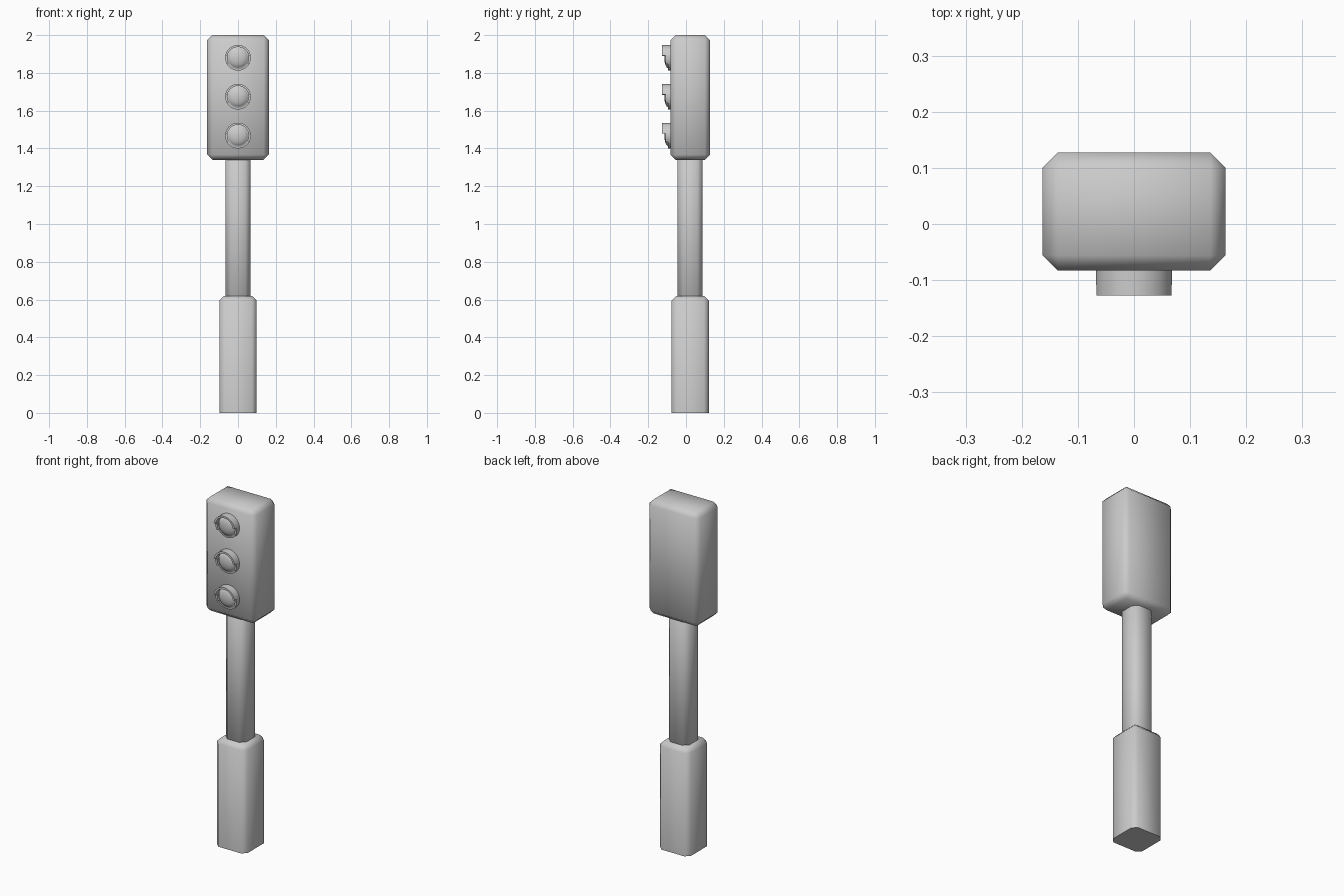
import bpy, bmesh, math
from mathutils import Vector

cube = bpy.data.objects.get("Cube")
if cube:
    bpy.data.objects.remove(cube, do_unlink=True)

grey = bpy.data.materials.new("plain grey")
grey.use_nodes = True
COLOUR = (0.6, 0.6, 0.6, 1)
grey.diffuse_color = COLOUR
grey.node_tree.nodes["Principled BSDF"].inputs["Base Color"].default_value = COLOUR

CENTRE_Y = 0.022
FACE_Y = -0.083


def finish(name, bm):
    bmesh.ops.recalc_face_normals(bm, faces=bm.faces)
    mesh = bpy.data.meshes.new(name)
    bm.to_mesh(mesh)
    bm.free()
    mesh.materials.append(grey)
    obj = bpy.data.objects.new(name, mesh)
    bpy.context.collection.objects.link(obj)
    bpy.ops.object.select_all(action="DESELECT")
    obj.select_set(True)
    bpy.context.view_layer.objects.active = obj
    bpy.ops.object.shade_smooth_by_angle(angle=math.radians(60))
    return obj


def chamfered_box(name, size, bottom, chamfer, keep_bottom=False):
    """Box with flat chamfers; the lowest edges can stay sharp."""
    bm = bmesh.new()
    bmesh.ops.create_cube(bm, size=1)
    for v in bm.verts:
        v.co = Vector((v.co.x * size[0], v.co.y * size[1] + CENTRE_Y,
                       (v.co.z + 0.5) * size[2] + bottom))
    edges = [e for e in bm.edges
             if not keep_bottom or max(v.co.z for v in e.verts) > bottom + 0.01]
    bmesh.ops.bevel(bm, geom=edges, offset=chamfer, segments=1, affect="EDGES")
    return finish(name, bm)


def lens(name, z, steps=32):
    """Low rim with a shallow dome, turned around the y axis."""
    profile = [(0.068, 0), (0.068, 0.012), (0.056, 0.012),
               (0.05, 0.02), (0.035, 0.027), (0.018, 0.031), (0, 0.032)]
    bm = bmesh.new()
    verts = [bm.verts.new((r, FACE_Y - d, z)) for r, d in profile]
    edges = [bm.edges.new(pair) for pair in zip(verts, verts[1:])]
    bmesh.ops.spin(bm, geom=verts + edges, cent=(0, 0, z), axis=(0, 1, 0),
                   angle=math.tau, steps=steps)
    bmesh.ops.remove_doubles(bm, verts=bm.verts, dist=0.0005)
    return finish(name, bm)


def hood(name, z, start, end, depth, steps):
    """Curved strip standing out from the head around a lens."""
    bm = bmesh.new()
    rings = []
    for i in range(steps + 1):
        a = math.radians(start + (end - start) * i / steps)
        rings.append([bm.verts.new((r * math.cos(a), FACE_Y - d, z + r * math.sin(a)))
                      for r, d in ((0.068, 0), (0.068, depth),
                                   (0.057, depth), (0.057, 0))])
    for a, b in zip(rings, rings[1:]):
        for k in range(4):
            n = (k + 1) % 4
            bm.faces.new((a[k], a[n], b[n], b[k]))
    bm.faces.new(rings[0])
    bm.faces.new(rings[-1])
    return finish(name, bm)


# Post and signal head
chamfered_box("base", (0.197, 0.197, 0.62), 0, 0.025, keep_bottom=True)
chamfered_box("pole", (0.132, 0.132, 0.78), 0.59, 0.028)
chamfered_box("head", (0.326, 0.21, 0.66), 1.34, 0.027)

# Three lamps, each with a stepped hood
for label, z in (("top", 1.88), ("middle", 1.674), ("bottom", 1.468)):
    lens(label + "_lens", z)
    hood(label + "_hood", z, 10, 170, 0.044, 20)
    hood(label + "_hood_left_end", z, -30, 10, 0.026, 5)
    hood(label + "_hood_right_end", z, 170, 210, 0.026, 5)
